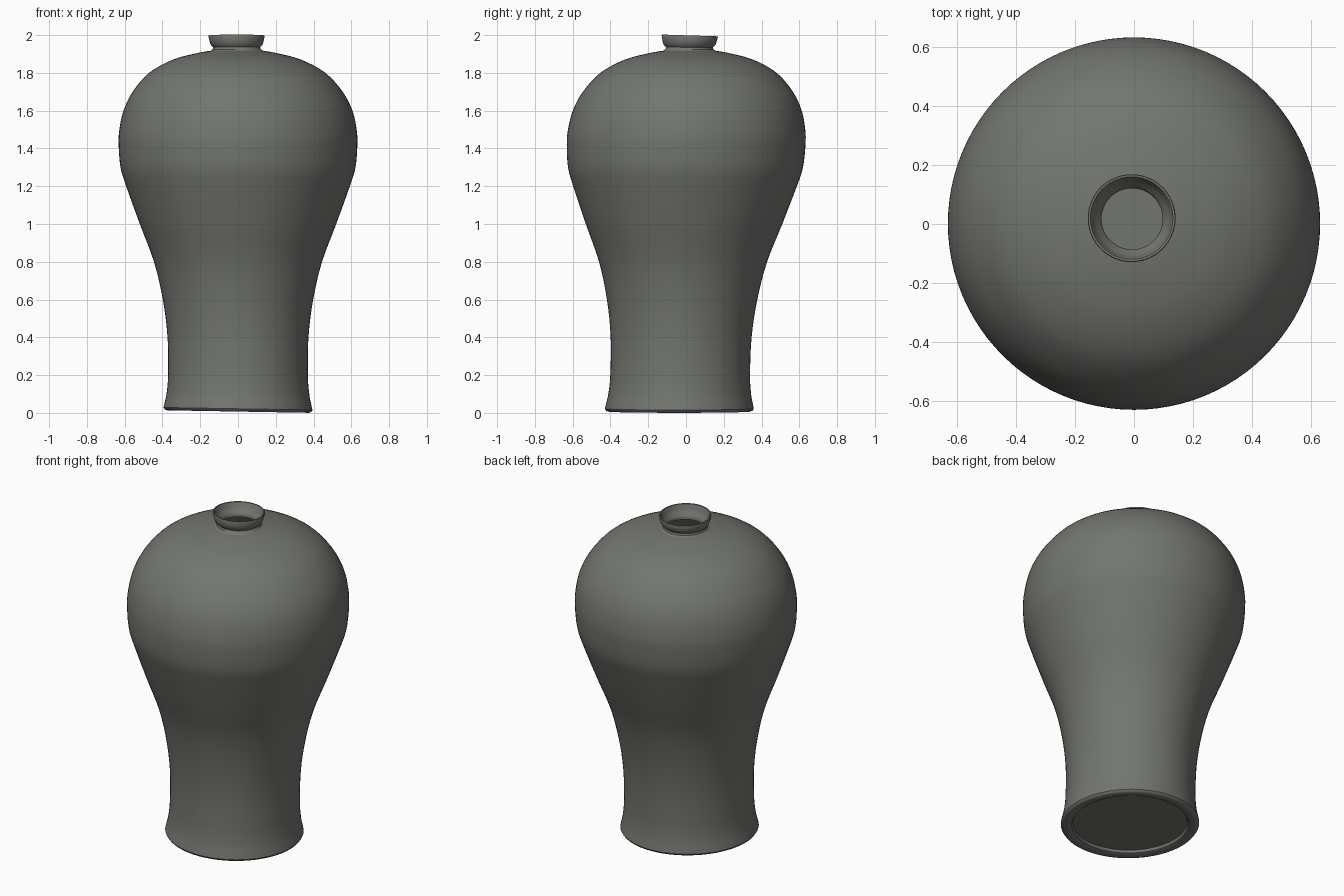
import bpy, bmesh, math

if "Cube" in bpy.data.objects:
    bpy.data.objects.remove(bpy.data.objects["Cube"])

SEGMENTS = 96

# Glaze colour
glaze = bpy.data.materials.new("grey_green_glaze")
glaze.diffuse_color = (0.172, 0.180, 0.160, 1)
glaze.use_nodes = True
glaze.node_tree.nodes["Principled BSDF"].inputs["Base Color"].default_value = glaze.diffuse_color


def smooth_profile(pts, steps=4):
    """Catmull-Rom curve through (radius, height) points."""
    out = []
    for i in range(len(pts) - 1):
        p0, p1 = pts[max(i - 1, 0)], pts[i]
        p2, p3 = pts[i + 1], pts[min(i + 2, len(pts) - 1)]
        for s in range(steps):
            t = s / steps
            out.append(tuple(
                0.5 * (2 * b + (c - a) * t + (2 * a - 5 * b + 4 * c - d) * t * t
                       + (3 * b - a - 3 * c + d) * t ** 3)
                for a, b, c, d in zip(p0, p1, p2, p3)))
    return out + [pts[-1]]


def place(r, z, angle):
    """Point on the slightly leaning, hand-thrown form."""
    cx = -0.008 * max(0, (z - 1.6) / 0.4)
    cy = -0.036 * (1 - z / 1.4) if z < 1.4 else 0.02 * (z - 1.4) / 0.6
    x, y = r * math.cos(angle), r * math.sin(angle)
    tilt = -0.018 * x * max(0, 1 - z / 0.3)      # uneven foot
    if z > 1.93:
        tilt -= 0.03 * (y + 0.15) * (z - 1.93) / 0.07   # uneven lip
    return (x + cx, y + cy, z + tilt)


def lathe(name, profile, cap_first=False):
    bm = bmesh.new()
    rings = [[bm.verts.new(place(r, z, 2 * math.pi * k / SEGMENTS))
              for k in range(SEGMENTS)] for r, z in profile]
    for a, b in zip(rings, rings[1:]):
        for k in range(SEGMENTS):
            n = (k + 1) % SEGMENTS
            bm.faces.new((a[k], a[n], b[n], b[k]))
    if cap_first:
        bm.faces.new(rings[0][::-1])
    mesh = bpy.data.meshes.new(name)
    bm.to_mesh(mesh)
    bm.free()
    mesh.materials.append(glaze)
    obj = bpy.data.objects.new(name, mesh)
    bpy.context.collection.objects.link(obj)
    bpy.context.view_layer.objects.active = obj
    obj.select_set(True)
    bpy.ops.object.shade_smooth_by_angle(angle=math.radians(40))
    obj.select_set(False)
    return obj


# Foot: recessed underside, rounded foot ring, flared edge
foot = [(0.325, 0.03), (0.332, 0.014), (0.345, 0.008), (0.375, 0.007),
        (0.388, 0.012), (0.394, 0.022)]
lathe("foot", foot, cap_first=True)

# Body: slim waist swelling to a broad shoulder
body = [(0.394, 0.022), (0.388, 0.05), (0.378, 0.1), (0.370, 0.2),
        (0.373, 0.4), (0.398, 0.6), (0.445, 0.8), (0.52, 1.0), (0.592, 1.2),
        (0.622, 1.3), (0.632, 1.42), (0.628, 1.5), (0.606, 1.6),
        (0.556, 1.7), (0.467, 1.8), (0.34, 1.87), (0.21, 1.905),
        (0.14, 1.917)]
lathe("body", smooth_profile(body))

# Neck: short collar, flared lip and open mouth
neck = [(0.14, 1.917), (0.128, 1.924), (0.124, 1.936), (0.136, 1.948),
        (0.142, 1.965), (0.149, 1.998), (0.147, 2.003), (0.140, 2.002),
        (0.130, 1.975), (0.122, 1.955), (0.108, 1.942), (0.104, 1.93),
        (0.104, 1.918)]
lathe("neck", neck)
